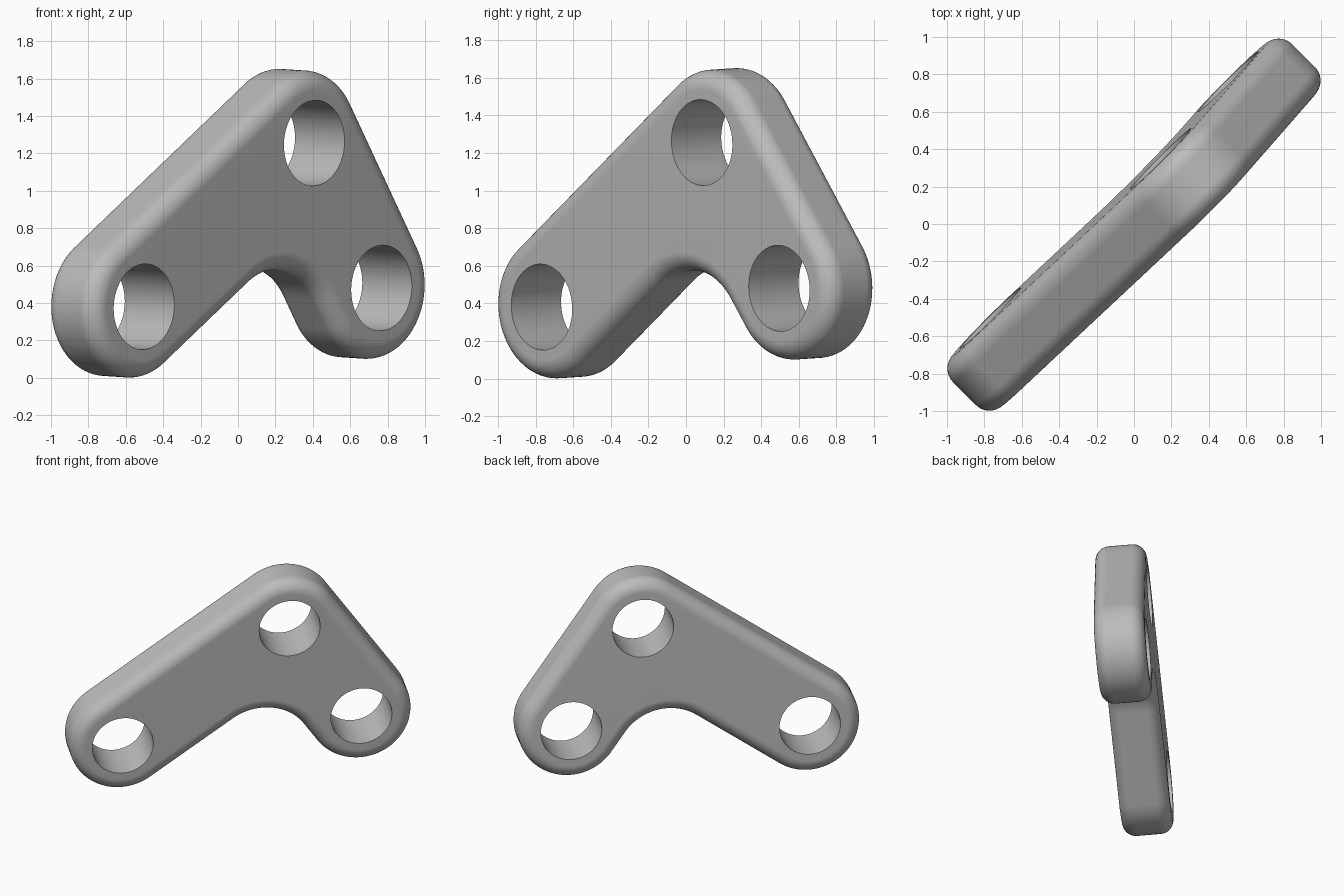
import bpy, bmesh
from math import radians, cos, sin, pi
from mathutils import Vector

cube = bpy.data.objects.get("Cube")
if cube:
    bpy.data.objects.remove(cube, do_unlink=True)

OUTER = 0.384        # radius of the rounded ends
HOLE = 0.229         # radius of the holes
INNER = 0.38         # radius of the inner corner
HALF = 0.1875        # half the plate thickness
ROUND = 0.1          # edge rounding
ARM = radians(35.1)  # slope of the long arm
STEPS = 10           # segments across the edge rounding


def polar(angle):
    return Vector((cos(angle), sin(angle)))


# Centres of the two ends, the elbow and the inner corner
elbow = Vector((0.348, 0.876))
long_end = elbow - 1.523 * polar(ARM)
short_end = elbow + 0.948 * polar(ARM - pi / 2)
inside = elbow + (OUTER + INNER) * (polar(ARM - pi / 2) + polar(ARM + pi))


def arc(centre, radius, start, sweep):
    """Points on an arc, with angles counted in quarter turns from the arm."""
    n = int(abs(sweep) * 20)
    return [centre + radius * polar(ARM + (start + sweep * i / n) * pi / 2)
            for i in range(n + 1)]


def outline(inset):
    """Plate outline, moved inward by the inset."""
    r = OUTER - inset
    return (arc(elbow, r, 0, 1) + arc(long_end, r, 1, 2)
            + arc(inside, -(INNER + inset), 3, -1) + arc(short_end, r, 2, 2))


def loft(bm, sections):
    """Join a row of (points, height) sections; return the two end loops."""
    rings = [[bm.verts.new((p.x, p.y, h)) for p in pts] for pts, h in sections]
    for low, high in zip(rings, rings[1:]):
        for i in range(len(low)):
            j = (i + 1) % len(low)
            bm.faces.new((low[i], low[j], high[j], high[i]))
    return rings[0], rings[-1]


def loop_edges(bm, ring):
    return [bm.edges.get((ring[i - 1], ring[i])) for i in range(len(ring))]


bm = bmesh.new()

# Outer wall with rounded edges on both sides
quarter = [i / STEPS * pi / 2 for i in range(STEPS + 1)]
half_section = [(ROUND * (1 - cos(t)), HALF - ROUND + ROUND * sin(t)) for t in quarter]
section = [(d, -h) for d, h in reversed(half_section)] + half_section
ends = [loft(bm, [(outline(d), h) for d, h in section])]

# Hole walls
for centre in (long_end, elbow, short_end):
    circle = arc(centre, HOLE, 0, 4)[:-1]
    ends.append(loft(bm, [(circle, -HALF), (circle, HALF)]))

# Flat front and back around the holes
for side in (0, 1):
    edges = [e for pair in ends for e in loop_edges(bm, pair[side])]
    bmesh.ops.triangle_fill(bm, use_beauty=True, edges=edges,
                            normal=(0, 0, 2 * side - 1))
bmesh.ops.recalc_face_normals(bm, faces=bm.faces)

mesh = bpy.data.meshes.new("bracket_plate")
bm.to_mesh(mesh)
bm.free()
plate = bpy.data.objects.new("bracket_plate", mesh)
bpy.context.collection.objects.link(plate)

# Stand the plate up diagonally with a slight lean
plate.rotation_euler = (radians(92.7), 0, radians(45))
plate.location = (0, 0, 0.389)

# Plain grey
grey = bpy.data.materials.new("grey")
grey.use_nodes = True
colour = (0.5, 0.5, 0.5, 1)
grey.diffuse_color = colour
grey.node_tree.nodes["Principled BSDF"].inputs["Base Color"].default_value = colour
mesh.materials.append(grey)

# Smooth shading with sharp hole rims
bpy.ops.object.select_all(action="DESELECT")
plate.select_set(True)
bpy.context.view_layer.objects.active = plate
bpy.ops.object.shade_smooth_by_angle(angle=radians(35))
normals = plate.modifiers.new("even_shading", "WEIGHTED_NORMAL")
normals.keep_sharp = True
